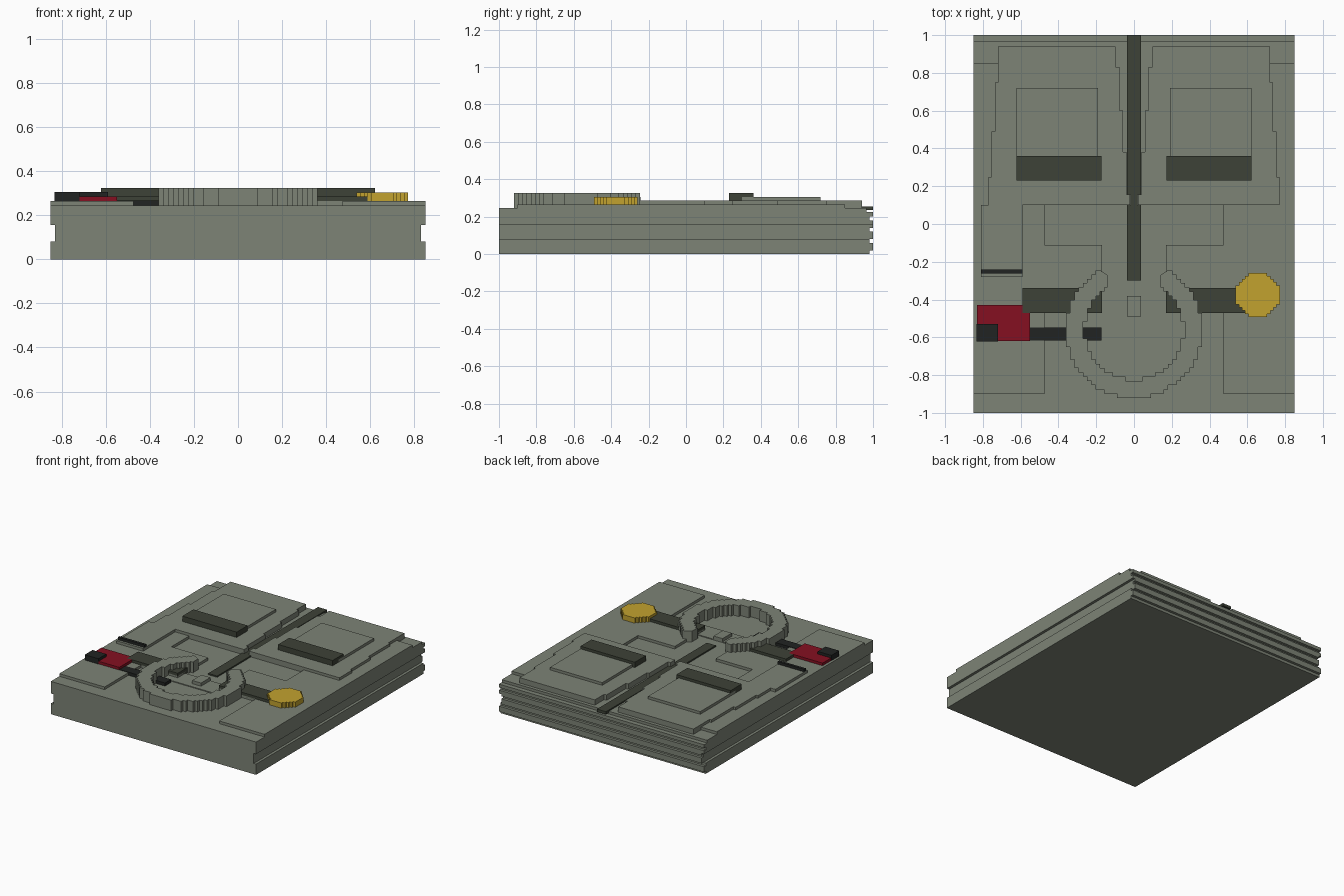
import bpy, bmesh, math

if "Cube" in bpy.data.objects:
    bpy.data.objects.remove(bpy.data.objects["Cube"])


def material(name, rgb):
    m = bpy.data.materials.new(name)
    m.diffuse_color = (*rgb, 1)
    m.use_nodes = True
    m.node_tree.nodes["Principled BSDF"].inputs["Base Color"].default_value = m.diffuse_color
    return m


GREY = material("grey_green", (0.205, 0.228, 0.182))
DARK = material("dark_green", (0.047, 0.054, 0.038))
BLACK = material("black", (0.015, 0.017, 0.016))
RED = material("red", (0.235, 0.005, 0.015))
YELLOW = material("yellow", (0.54, 0.365, 0.028))


def prism(name, pts, lo, hi, mat, axis="z"):
    """Extrude an outline along z (points x,y) or along x (points y,z)."""
    bm = bmesh.new()
    place = (lambda p: (p[0], p[1], lo)) if axis == "z" else (lambda p: (lo, p[0], p[1]))
    face = bm.faces.new([bm.verts.new(place(p)) for p in pts])
    res = bmesh.ops.extrude_face_region(bm, geom=[face])
    moved = [v for v in res["geom"] if isinstance(v, bmesh.types.BMVert)]
    d = hi - lo
    bmesh.ops.translate(bm, verts=moved, vec=(0, 0, d) if axis == "z" else (d, 0, 0))
    bmesh.ops.recalc_face_normals(bm, faces=bm.faces)
    mesh = bpy.data.meshes.new(name)
    bm.to_mesh(mesh)
    bm.free()
    mesh.materials.append(mat)
    ob = bpy.data.objects.new(name, mesh)
    bpy.context.collection.objects.link(ob)
    return ob


def box(name, x0, x1, y0, y1, z0, z1, mat):
    return prism(name, [(x0, y0), (x1, y0), (x1, y1), (x0, y1)], z0, z1, mat)


def stepped_arc(cx, cy, r, a0, a1, grid):
    """Arc snapped to a square grid, giving a staircase outline."""
    pts = []
    for i in range(721):
        a = math.radians(a0 + (a1 - a0) * i / 720)
        p = (round(r * math.cos(a) / grid), round(r * math.sin(a) / grid))
        if pts and p == pts[-1]:
            continue
        if pts and p[0] != pts[-1][0] and p[1] != pts[-1][1]:
            pts.append((p[0], pts[-1][1]))
        pts.append(p)
    if pts[0] == pts[-1]:
        pts.pop()
    return [(cx + x * grid, cy + y * grid) for x, y in pts]


# Base slab with a ribbed back edge
back = [(0.02, 0.98), (0.06, 1.0), (0.08, 0.98), (0.12, 1.0), (0.14, 0.98),
        (0.18, 1.0), (0.20, 0.98), (0.225, 1.0), (0.245, 0.965)]
profile, z = [(-1, 0)], 0
for top, y in back:
    profile += [(y, z), (y, top)]
    z = top
profile.append((-1, 0.245))
base = prism("base_slab", profile, -0.85, 0.85, GREY, "x")

# Long grooves along both sides
for s in (-1, 1):
    cut = box("groove_cutter", *sorted((s * 0.83, s * 0.95)), -1.1, 1.1, 0.08, 0.155, GREY)
    cut.hide_render = True
    cut.hide_viewport = True
    mod = base.modifiers.new("groove", "BOOLEAN")
    mod.operation = "DIFFERENCE"
    mod.solver = "EXACT"
    mod.object = cut

for s, side in ((-1, "left"), (1, "right")):
    # Low side plates, cut away around the middle
    prism(side + "_side_plate",
          [(s * x, y) for x, y in [(0.85, -0.9), (0.85, 0.85), (0.475, 0.85), (0.475, -0.11),
                                   (0.17, -0.11), (0.17, -0.47), (0.475, -0.47), (0.475, -0.9)]],
          0.24, 0.265, GREY)
    # Tapered rear plates; the left one has a tongue reaching forward
    outer = [(0.72, 0.94), (0.72, 0.75), (0.735, 0.75), (0.735, 0.49), (0.755, 0.49),
             (0.755, 0.25), (0.77, 0.25), (0.77, 0.1)]
    tongue = [(0.81, 0.1), (0.81, -0.28), (0.59, -0.28), (0.59, 0.1)] if s < 0 else []
    inner = [(0.02, 0.1), (0.02, 0.155), (0.04, 0.155), (0.04, 0.38), (0.057, 0.38),
             (0.057, 0.6), (0.077, 0.6), (0.077, 0.83), (0.097, 0.83), (0.097, 0.94)]
    prism(side + "_rear_plate", [(s * x, y) for x, y in outer + tongue + inner],
          0.242, 0.285, GREY)
    # Raised panel and its dark bar
    box(side + "_panel", *sorted((s * 0.19, s * 0.622)), 0.30, 0.72, 0.28, 0.305, GREY)
    box(side + "_panel_bar", *sorted((s * 0.172, s * 0.622)), 0.23, 0.36, 0.28, 0.325, DARK)
    # Arms leading out of the ring
    box(side + "_arm", *sorted((s * 0.17, s * 0.59)), -0.47, -0.34, 0.243, 0.285, DARK)

# Centre strip, narrowed where the rear plates pinch it
prism("centre_strip",
      [(-0.037, -0.3), (0.037, -0.3), (0.037, 0.1), (0.018, 0.1), (0.018, 0.155), (0.037, 0.155),
       (0.037, 1.0), (-0.037, 1.0), (-0.037, 0.155), (-0.018, 0.155), (-0.018, 0.1), (-0.037, 0.1)],
      0.235, 0.255, DARK)

# Open ring with a gap towards the back
cx, cy = 0, -0.56
outer = stepped_arc(cx, cy, 0.36, 62, -242, 0.0225)
inner = stepped_arc(cx, cy, 0.262, -238, 58, 0.0225)
prism("open_ring", outer + [(-0.14, -0.27), (-0.14, inner[0][1])] + inner
      + [(0.14, inner[-1][1]), (0.14, -0.27)], 0.24, 0.325, GREY)

# Small step and block inside the ring
box("ring_step", -0.25, 0.25, -0.53, -0.38, 0.24, 0.251, GREY)
box("ring_block", -0.037, 0.037, -0.49, -0.38, 0.242, 0.275, GREY)

# Yellow knob
prism("knob", stepped_arc(0.655, -0.375, 0.117, 0, 360, 0.0167), 0.26, 0.304, YELLOW)

# Red pad with black block, rod and strip
box("red_pad", -0.83, -0.55, -0.62, -0.43, 0.26, 0.285, RED)
box("pad_block", -0.833, -0.72, -0.623, -0.53, 0.262, 0.305, BLACK)
box("black_rod", -0.56, -0.172, -0.618, -0.547, 0.242, 0.268, BLACK)
box("black_strip", -0.81, -0.59, -0.262, -0.242, 0.28, 0.305, BLACK)
